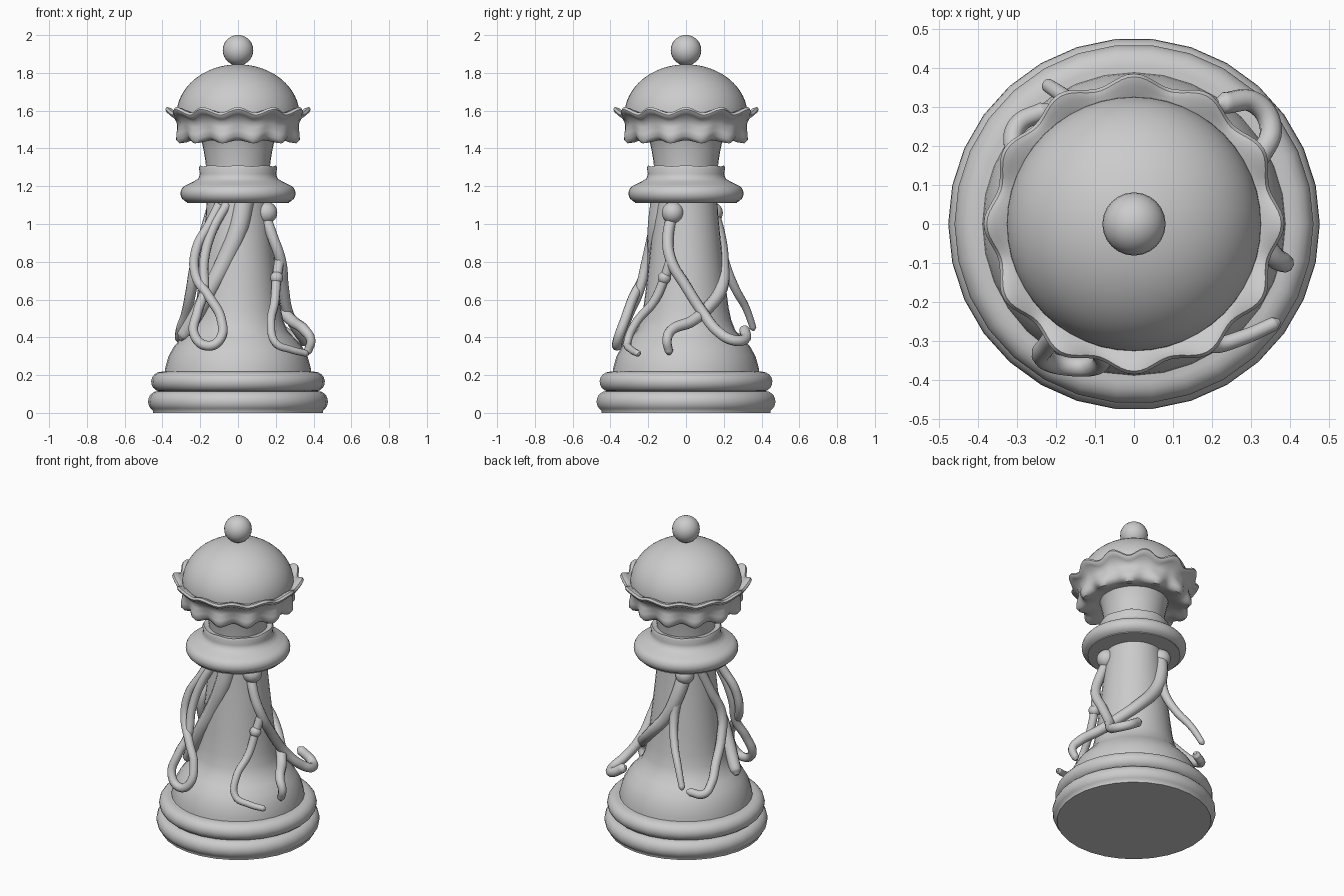
import bpy, bmesh, math
from mathutils import Vector


def arc(cr, cz, rr, rz, a0, a1, n=8):
    """Elliptical arc as (radius, height) profile points."""
    return [(cr + rr * math.cos(math.radians(a0 + (a1 - a0) * i / n)),
             cz + rz * math.sin(math.radians(a0 + (a1 - a0) * i / n))) for i in range(n + 1)]


def lathe(name, profile, segs, waves=0):
    """Spin a profile; points may carry (r, z, radial wave, vertical wave)."""
    bm = bmesh.new()
    rings = []
    for p in profile:
        r, z, wr, wz = (tuple(p) + (0, 0))[:4]
        ring = []
        for i in range(segs):
            t = 2 * math.pi * i / segs
            c = math.cos(waves * t)
            k = r + wr * c
            ring.append(bm.verts.new((k * math.cos(t), k * math.sin(t), z + wz * c)))
        rings.append(ring)
    for a, b in zip(rings, rings[1:]):
        for i in range(segs):
            j = (i + 1) % segs
            bm.faces.new((a[i], a[j], b[j], b[i]))
    bmesh.ops.remove_doubles(bm, verts=bm.verts, dist=1e-5)
    bmesh.ops.recalc_face_normals(bm, faces=bm.faces)
    me = bpy.data.meshes.new(name)
    bm.to_mesh(me)
    bm.free()
    me.shade_smooth()
    me.set_sharp_from_angle(angle=math.radians(50))
    ob = bpy.data.objects.new(name, me)
    bpy.context.collection.objects.link(ob)
    return ob


def tentacle(name, pts, r0, r1):
    """Smooth tube through points, tapering from r0 to r1."""
    cu = bpy.data.curves.new(name, 'CURVE')
    cu.dimensions = '3D'
    cu.bevel_depth = 1.0
    cu.bevel_resolution = 3
    cu.resolution_u = 8
    cu.use_fill_caps = True
    sp = cu.splines.new('BEZIER')
    # extra tiny-radius point rounds off the tip
    end = Vector(pts[-1])
    tip = end + (end - Vector(pts[-2])).normalized() * r1 * 0.8
    allp = [Vector(p) for p in pts] + [tip]
    sp.bezier_points.add(len(allp) - 1)
    for i, (bp, p) in enumerate(zip(sp.bezier_points, allp)):
        bp.co = p
        bp.handle_left_type = bp.handle_right_type = 'AUTO'
        bp.radius = r0 + (r1 - r0) * min(1, i / (len(pts) - 1))
    sp.bezier_points[-1].radius = r1 * 0.4
    ob = bpy.data.objects.new(name, cu)
    bpy.context.collection.objects.link(ob)
    return ob


def ball(name, loc, r):
    ob = lathe(name, arc(0, 0, r, r, -90, 90, 14), 24)
    ob.location = loc
    return ob


# base: two stacked rounded discs
lathe("base_disc", [(0, 0), (0.45, 0)] + arc(0.425, 0.06, 0.051, 0.055, -60, 90) + [(0, 0.115)], 30)
lathe("base_ring", [(0, 0.10), (0.40, 0.105)] + arc(0.405, 0.165, 0.055, 0.053, -80, 90) + [(0, 0.22)], 30)

# flared foot and tapering column
lathe("column", [(0, 0.2), (0.39, 0.2), (0.385, 0.24), (0.368, 0.3), (0.34, 0.35), (0.30, 0.395),
                 (0.262, 0.435), (0.24, 0.49), (0.225, 0.56), (0.212, 0.66), (0.198, 0.78),
                 (0.183, 0.92), (0.17, 1.05), (0.165, 1.15), (0, 1.15)], 32)

# collar with narrow neck ring
lathe("collar", [(0, 1.11), (0.27, 1.11)] + arc(0.25, 1.162, 0.055, 0.05, -70, 70) +
      [(0.235, 1.225), (0.21, 1.24), (0.202, 1.265), (0.207, 1.295, 0, 0.003),
       (0.20, 1.308, 0, 0.003), (0.185, 1.303), (0, 1.30)], 48, 8)

# flaring neck
lathe("neck", [(0, 1.28), (0.168, 1.28), (0.172, 1.33), (0.182, 1.39), (0.197, 1.46),
               (0.22, 1.5), (0, 1.5)], 32)

# ruffled rim of the bell
lathe("ruffled_rim", [(0.18, 1.47), (0.23, 1.455, -0.004, 0), (0.28, 1.437, -0.008, 0.006),
                      (0.308, 1.437, -0.012, 0.010), (0.325, 1.455, -0.012, 0.010),
                      (0.327, 1.485, -0.008, 0.010), (0.322, 1.52, 0.0, 0.010),
                      (0.33, 1.55, 0.008, 0.012), (0.35, 1.568, 0.012, 0.014),
                      (0.366, 1.578, 0.013, 0.015), (0.372, 1.592, 0.013, 0.015),
                      (0.364, 1.604, 0.013, 0.015), (0.345, 1.602, 0.010, 0.012),
                      (0.325, 1.588, 0.004, 0.006), (0.29, 1.58)], 144, 12)

# bell dome and finial
lathe("bell_dome", [(0, 1.5), (0.31, 1.5), (0.325, 1.55)] + arc(0, 1.575, 0.326, 0.27, 0, 90, 16), 48)
ball("finial", (0, 0, 1.92), 0.081)

# hanging loop at the front left
tentacle("front_loop", [(-0.10, -0.13, 1.10), (-0.15, -0.16, 1.0), (-0.22, -0.19, 0.87),
                        (-0.225, -0.22, 0.73), (-0.15, -0.28, 0.61), (-0.09, -0.32, 0.5),
                        (-0.095, -0.36, 0.39), (-0.16, -0.365, 0.355), (-0.23, -0.345, 0.41),
                        (-0.215, -0.30, 0.53), (-0.18, -0.25, 0.64), (-0.18, -0.21, 0.8),
                        (-0.13, -0.17, 0.98), (-0.06, -0.14, 1.10)], 0.026, 0.026)

# broad arm sweeping across the front to the left
tentacle("front_sweep", [(0.03, -0.13, 1.12), (0.0, -0.15, 0.97), (-0.07, -0.155, 0.8),
                         (-0.15, -0.155, 0.65), (-0.22, -0.13, 0.52), (-0.29, -0.09, 0.41)], 0.058, 0.035)

# right arm curling to the back, with a forward branch
tentacle("right_arm", [(0.13, -0.06, 1.08), (0.18, -0.095, 0.94), (0.225, -0.08, 0.81),
                       (0.24, 0.0, 0.67), (0.265, 0.09, 0.53), (0.32, 0.17, 0.43),
                       (0.35, 0.25, 0.385), (0.31, 0.31, 0.39), (0.23, 0.31, 0.44)], 0.03, 0.028)
tentacle("right_branch", [(0.22, -0.08, 0.81), (0.205, -0.115, 0.71), (0.195, -0.17, 0.59),
                          (0.175, -0.27, 0.47), (0.20, -0.31, 0.37), (0.28, -0.29, 0.335),
                          (0.36, -0.255, 0.315)], 0.027, 0.018)
ball("right_bulb", (0.15, -0.07, 1.06), 0.058)
ball("branch_knob", (0.205, -0.115, 0.715), 0.034)

# back arm wrapping round to the right, with an outward branch
tentacle("back_sweep", [(-0.09, 0.12, 1.10), (-0.06, 0.17, 0.93), (0.0, 0.19, 0.79),
                        (0.11, 0.185, 0.66), (0.21, 0.12, 0.56), (0.29, 0.03, 0.485),
                        (0.355, -0.08, 0.435), (0.385, -0.10, 0.385), (0.37, -0.09, 0.325)], 0.045, 0.022)
tentacle("back_branch", [(-0.06, 0.17, 0.93), (-0.06, 0.21, 0.78), (-0.10, 0.26, 0.66),
                         (-0.17, 0.32, 0.55), (-0.22, 0.355, 0.45)], 0.03, 0.018)
ball("back_bulb", (-0.09, 0.14, 1.06), 0.055)

# left arm curling to the back
tentacle("left_arm", [(-0.13, 0.07, 1.10), (-0.18, 0.01, 0.93), (-0.225, -0.04, 0.78),
                      (-0.25, 0.0, 0.64), (-0.275, 0.09, 0.52), (-0.305, 0.18, 0.43),
                      (-0.30, 0.25, 0.39), (-0.23, 0.29, 0.40)], 0.032, 0.024)
